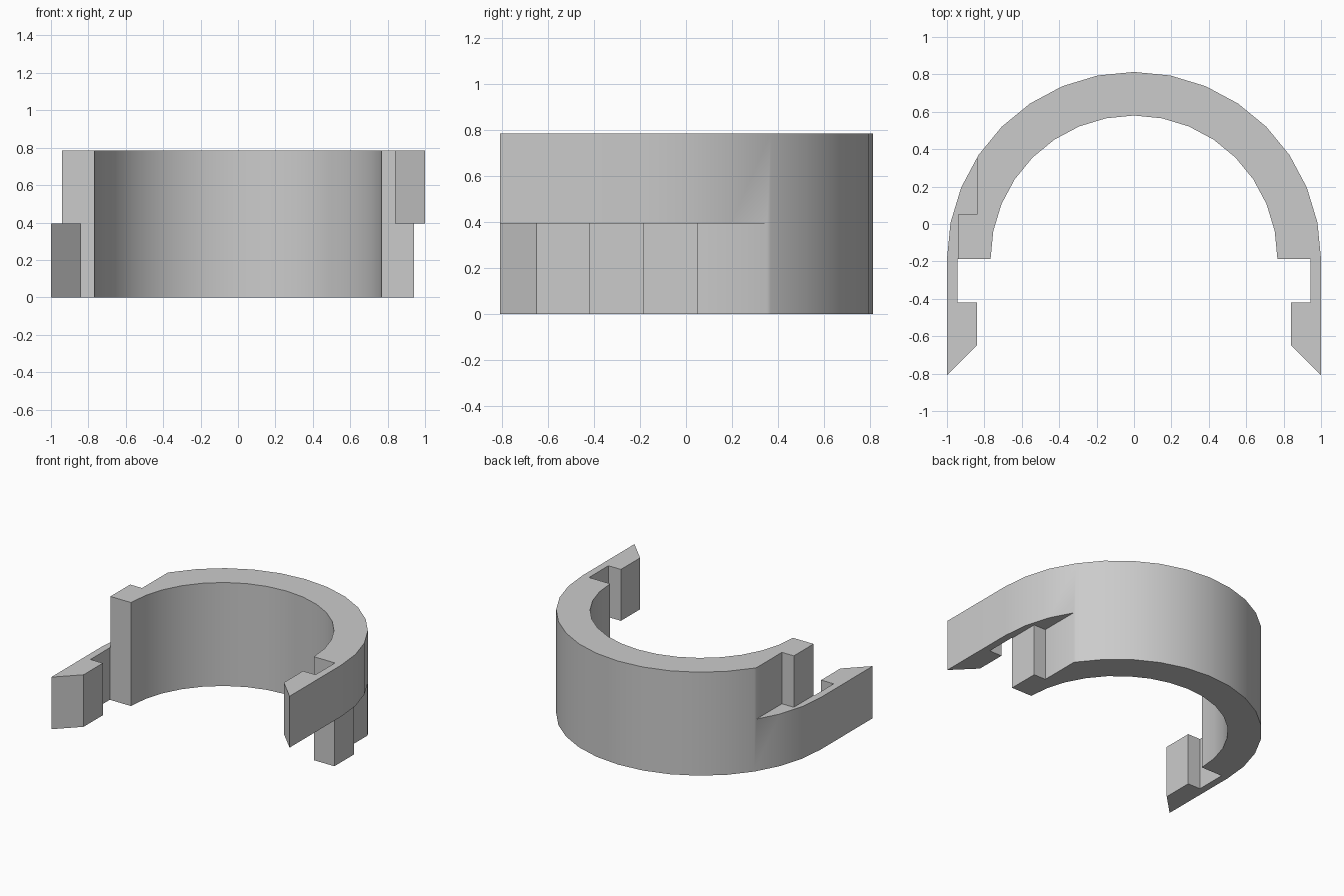
import bpy
import bmesh
from math import sin, cos, pi, radians

cube = bpy.data.objects.get("Cube")
if cube:
    bpy.data.objects.remove(cube, do_unlink=True)

HEIGHT = 0.785
MID = 0.395
CENTRE_Y = -0.187
STEPS = 8            # facets per quarter turn

grey = bpy.data.materials.new("plain grey")
grey.use_nodes = True
grey.diffuse_color = (0.6, 0.6, 0.6, 1)
grey.node_tree.nodes["Principled BSDF"].inputs["Base Color"].default_value = (0.6, 0.6, 0.6, 1)


def prism(name, outline, z0, z1):
    """Extrude a flat outline between two heights."""
    bm = bmesh.new()
    face = bm.faces.new([bm.verts.new((x, y, z0)) for x, y in outline])
    ext = bmesh.ops.extrude_face_region(bm, geom=[face])
    top = [v for v in ext["geom"] if isinstance(v, bmesh.types.BMVert)]
    bmesh.ops.translate(bm, verts=top, vec=(0, 0, z1 - z0))
    bmesh.ops.recalc_face_normals(bm, faces=bm.faces)
    mesh = bpy.data.meshes.new(name)
    bm.to_mesh(mesh)
    bm.free()
    mesh.materials.append(grey)
    obj = bpy.data.objects.new(name, mesh)
    bpy.context.collection.objects.link(obj)
    return obj


def arc(radius):
    """Half circle from +x over the back to -x."""
    angles = [pi * i / (2 * STEPS) for i in range(2 * STEPS + 1)]
    return [(radius * cos(a), CENTRE_Y + radius * sin(a)) for a in angles]


def mirrored(points):
    return [(-x, y) for x, y in reversed(points)]


# Half ring with a hooked arm on both sides
hook = [(0.945, CENTRE_Y), (0.945, -0.42), (0.84, -0.42), (0.84, -0.65), (1.0, -0.81)]
outline = hook + arc(1.0) + mirrored(hook) + arc(0.767)[::-1]
clasp = prism("clasp_ring", outline, 0, HEIGHT)

# Cutters leave a catch tab in place of half of each arm
notch = [(0.84, 0.6), (0.84, 0.05), (0.94, 0.05), (0.94, -0.3),
         (0.7, -0.3), (0.7, -1.0), (1.2, -1.0), (1.2, 0.6)]
cutters = [prism("left_notch_cutter", notch, -0.2, MID),
           prism("right_notch_cutter", mirrored(notch), MID, HEIGHT + 0.2)]

bpy.ops.object.select_all(action="DESELECT")
clasp.select_set(True)
bpy.context.view_layer.objects.active = clasp
for cutter in cutters:
    cutter.hide_render = True
    mod = clasp.modifiers.new("notch", "BOOLEAN")
    mod.operation = "DIFFERENCE"
    mod.solver = "EXACT"
    mod.object = cutter
    bpy.ops.object.modifier_apply(modifier=mod.name)
    bpy.data.objects.remove(cutter, do_unlink=True)

bpy.ops.object.shade_smooth_by_angle(angle=radians(30))
